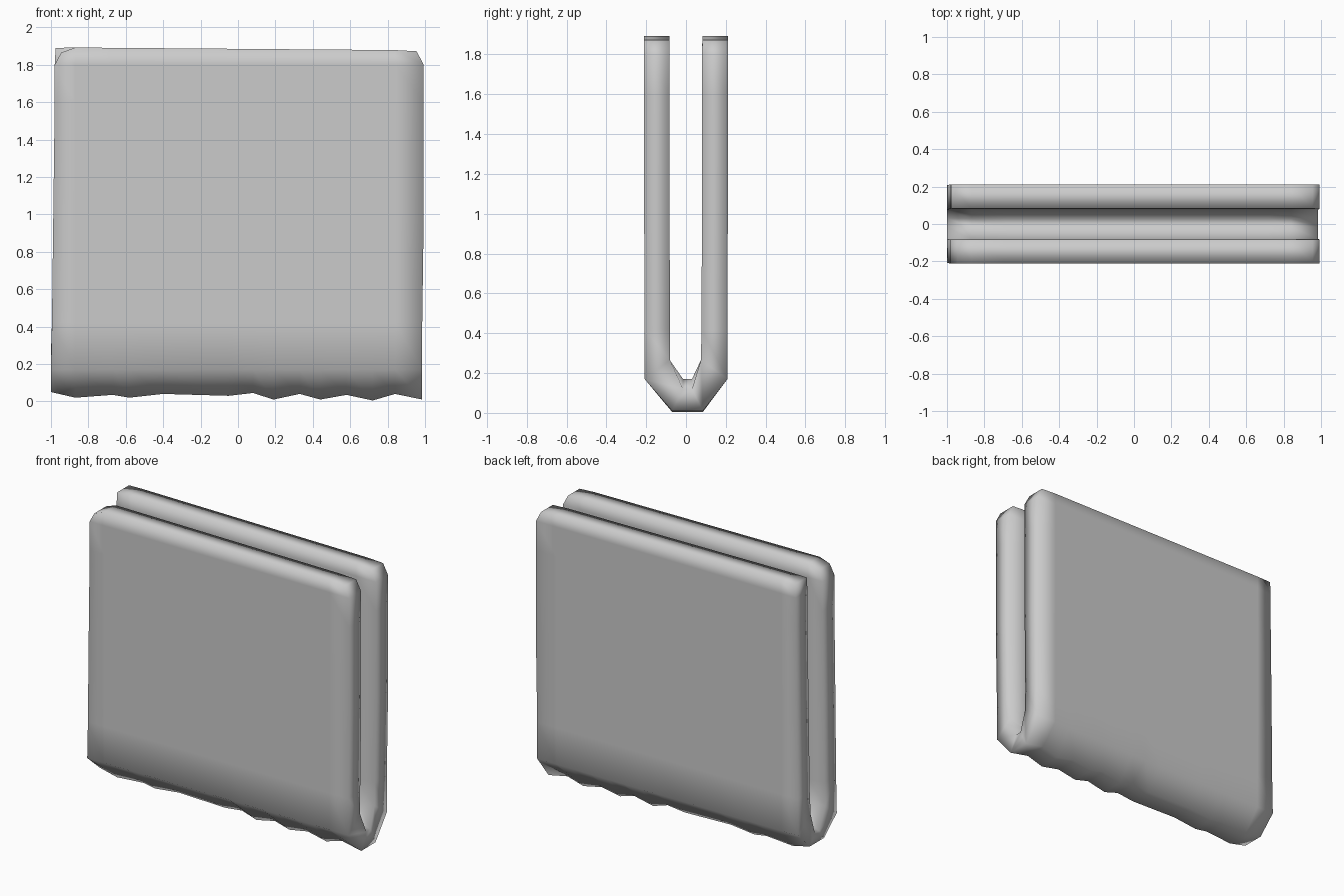
import bpy, bmesh

if "Cube" in bpy.data.objects:
    bpy.data.objects.remove(bpy.data.objects["Cube"])

# Cross-section of the folded pad, front arm top -> fold -> back arm top (y, z)
outer = [(-.21, 1.885), (-.21, 1.8), (-.21, 1.6), (-.21, 1.0), (-.208, .42), (-.208, .17), (-.07, 0),
         (.085, 0), (.208, .17), (.208, .42), (.21, 1.0), (.21, 1.6), (.21, 1.8), (.21, 1.885)]
inner = [(-.082, 1.885), (-.082, 1.8), (-.082, 1.6), (-.082, 1.0), (-.081, .42), (-.081, .265), (-.015, .12),
         (.03, .12), (.075, .265), (.078, .42), (.08, 1.0), (.081, 1.6), (.081, 1.8), (.082, 1.885)]
n = len(outer)

# Stations across the width and the wavy height of the fold's underside
xs = [-1, -.87, -.67, -.58, -.4, -.05, .08, .19, .33, .44, .58, .72, .84, .985]
wave = [.05, .02, .035, .02, .04, .03, .045, .01, .04, .01, .035, .005, .04, .01]
last = len(xs) - 1

bm = bmesh.new()


def place(i, row, y, z, is_inner):
    x = xs[i]
    end = i in (0, last)
    if i == 0 and z > .3:
        x += .02 * min(1, z / 1.6)
    if i == last and z > .5:
        x += .008
    if row in (6, 7):                       # fold underside and crease
        z += (0 if end else .05) if is_inner else wave[i]
    if row in (0, n - 1):                   # top edge, softened at the corners
        z -= .008 * x
        if i == last:
            x, z = .955, 1.872
        elif i == 0:
            x, z = (-.945, 1.865) if row == 0 else (-.975, 1.89)
    return bm.verts.new((x, y, z))


A = [[place(i, r, *outer[r], False) for r in range(n)] for i in range(last + 1)]
B = [[place(i, r, *inner[r], True) for r in range(n)] for i in range(last + 1)]

# Skin around the closed section
for i in range(last):
    p, q = A[i] + B[i][::-1], A[i + 1] + B[i + 1][::-1]
    for k in range(2 * n):
        m = (k + 1) % (2 * n)
        bm.faces.new((p[k], p[m], q[m], q[k]))

# Side edges
for i in (0, last):
    for r in range(n - 1):
        bm.faces.new((A[i][r], A[i][r + 1], B[i][r + 1], B[i][r]))

bmesh.ops.recalc_face_normals(bm, faces=bm.faces)
for f in bm.faces:
    f.smooth = True

mesh = bpy.data.meshes.new("folded_pad")
bm.to_mesh(mesh)
bm.free()
pad = bpy.data.objects.new("folded_pad", mesh)
bpy.context.collection.objects.link(pad)
